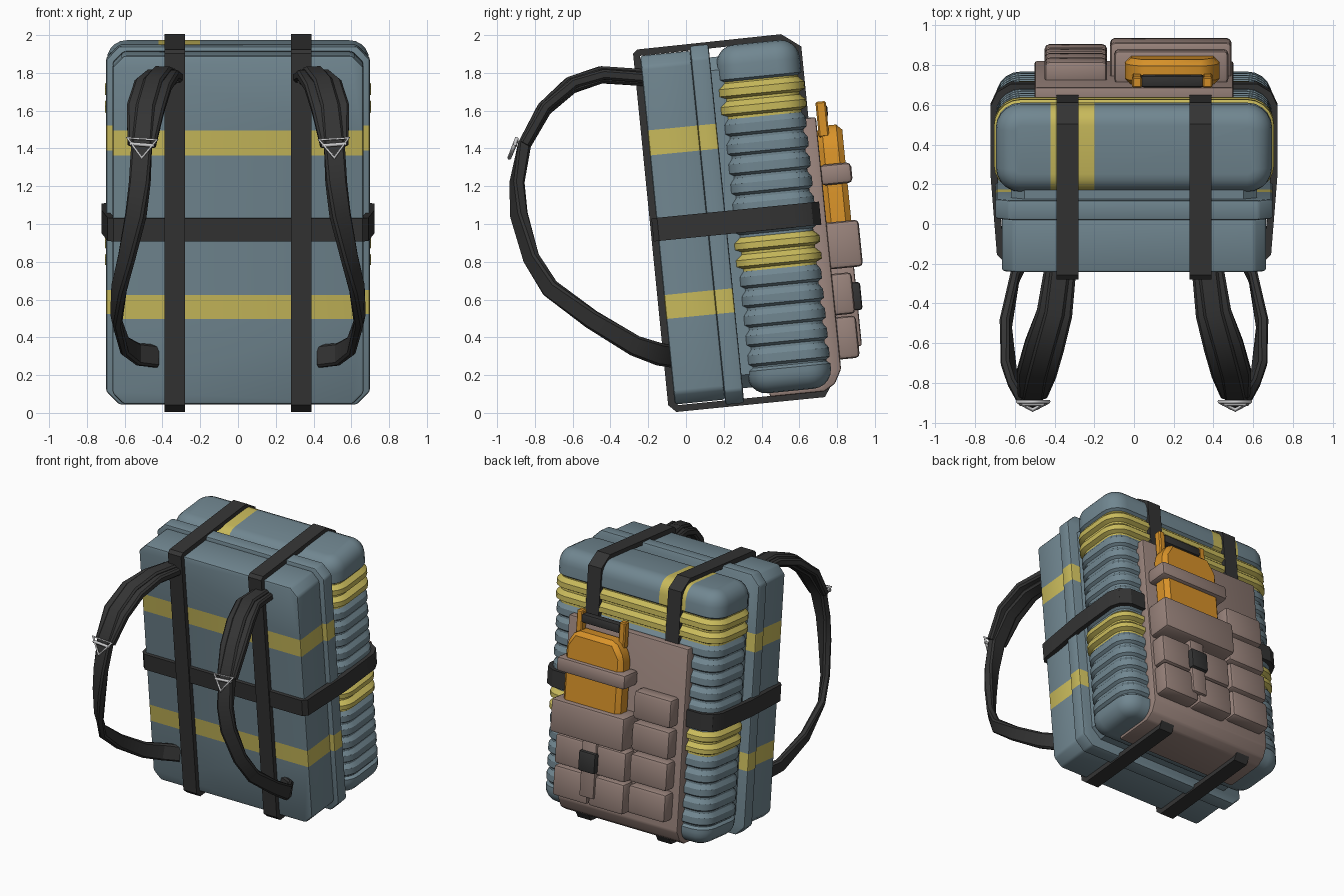
import bpy, bmesh, math
from mathutils import Vector, Matrix

if "Cube" in bpy.data.objects:
    bpy.data.objects.remove(bpy.data.objects["Cube"])

TILT = Matrix.Rotation(math.radians(5.7), 4, 'X')   # whole pack leans toward the wearer


def material(name, rgb):
    m = bpy.data.materials.new(name)
    m.diffuse_color = (*rgb, 1)
    m.use_nodes = True
    m.node_tree.nodes["Principled BSDF"].inputs["Base Color"].default_value = m.diffuse_color
    return m


BLUE = material("slate_blue", (0.165, 0.242, 0.283))
YELLOW = material("dull_yellow", (0.58, 0.49, 0.105))
BROWN = material("dusty_brown", (0.315, 0.225, 0.197))
BLACK = material("charcoal", (0.034, 0.034, 0.034))
ORANGE = material("orange", (0.69, 0.29, 0.022))
METAL = material("pale_metal", (0.58, 0.58, 0.59))


def finish(name, bm, mats, tilt=True, cuts=(), rule=None, angle=30):
    """Cut colour borders, colour faces by rule, and make the object."""
    bmesh.ops.recalc_face_normals(bm, faces=bm.faces)
    for axis, pos in cuts:
        co, no = Vector(), Vector()
        co[axis], no[axis] = pos, 1
        bmesh.ops.bisect_plane(bm, geom=bm.verts[:] + bm.edges[:] + bm.faces[:],
                               plane_co=co, plane_no=no)
    if rule:
        for f in bm.faces:
            f.material_index = rule(f.calc_center_median())
    me = bpy.data.meshes.new(name)
    bm.to_mesh(me)
    bm.free()
    for m in mats:
        me.materials.append(m)
    ob = bpy.data.objects.new(name, me)
    bpy.context.collection.objects.link(ob)
    if tilt:
        ob.matrix_world = TILT
    bpy.ops.object.select_all(action='DESELECT')
    ob.select_set(True)
    bpy.context.view_layer.objects.active = ob
    bpy.ops.object.shade_smooth_by_angle(angle=math.radians(angle))
    return ob


def bevel_sharp(bm, width, segs, min_angle=25):
    bmesh.ops.recalc_face_normals(bm, faces=bm.faces)
    edges = [e for e in bm.edges if e.calc_face_angle(0) > math.radians(min_angle)]
    bmesh.ops.bevel(bm, geom=edges, offset=width, segments=segs, profile=0.5, affect='EDGES')


def prism(name, pts, axis, a, b, mat, bevel=0.0, segs=2, **kw):
    """Extrude a 2D outline along axis ('x' takes yz points, 'y' takes xz points)."""
    def place(p, d):
        return (d, p[0], p[1]) if axis == 'x' else (p[0], d, p[1])
    bm = bmesh.new()
    lo = [bm.verts.new(place(p, a)) for p in pts]
    hi = [bm.verts.new(place(p, b)) for p in pts]
    bm.faces.new(lo)
    bm.faces.new(hi)
    for i in range(len(pts)):
        j = (i + 1) % len(pts)
        bm.faces.new((lo[i], lo[j], hi[j], hi[i]))
    if bevel:
        bevel_sharp(bm, bevel, segs)
    return finish(name, bm, mat if isinstance(mat, list) else [mat], **kw)


def box(name, x0, x1, y0, y1, z0, z1, mat, bevel=0.02, segs=2):
    return prism(name, [(x0, z0), (x1, z0), (x1, z1), (x0, z1)], 'y', y0, y1, mat, bevel, segs)


def octagon(hx, z0, z1, c):
    return [(-hx + c, z0), (hx - c, z0), (hx, z0 + c), (hx, z1 - c),
            (hx - c, z1), (-hx + c, z1), (-hx, z1 - c), (-hx, z0 + c)]


def loop(name, pts, thick, place, a, b):
    """Closed strap: an outline with thickness, a..b wide (outline runs counter-clockwise)."""
    bm = bmesh.new()
    n = len(pts)
    P = [Vector(p) for p in pts]
    rings = []
    for i in range(n):
        d0, d1 = (P[i] - P[i - 1]).normalized(), (P[(i + 1) % n] - P[i]).normalized()
        n0, n1 = Vector((-d0.y, d0.x)), Vector((-d1.y, d1.x))
        q = P[i] + (n0 + n1) * (thick / (1 + n0.dot(n1)))
        rings.append([bm.verts.new(place(v, w)) for v, w in ((P[i], a), (P[i], b), (q, b), (q, a))])
    for i in range(n):
        r, s = rings[i], rings[(i + 1) % n]
        for k in range(4):
            m = (k + 1) % 4
            bm.faces.new((r[k], r[m], s[m], s[k]))
    return finish(name, bm, [BLACK])


def sweep(name, stations, mat):
    """Ribbon through stations (x, y, z, width, thickness, twist)."""
    bm = bmesh.new()
    C = [Vector(s[:3]) for s in stations]
    rings = []
    for i, s in enumerate(stations):
        t = (C[min(i + 1, len(C) - 1)] - C[max(i - 1, 0)]).normalized()
        w0 = Vector((1, 0, 0))
        w0 = (w0 - t * t.dot(w0)).normalized()
        w = Matrix.Rotation(math.radians(s[5]), 3, t) @ w0
        n = t.cross(w)
        hw, ht, c = s[3] / 2, s[4] / 2, 0.012
        sec = [(-hw + c, -ht), (hw - c, -ht), (hw, -ht + c), (hw, ht - c),
               (hw - c, ht), (-hw + c, ht), (-hw, ht - c), (-hw, -ht + c)]
        rings.append([bm.verts.new(C[i] + w * u + n * v) for u, v in sec])
    for r, q in zip(rings, rings[1:]):
        for k in range(8):
            m = (k + 1) % 8
            bm.faces.new((r[k], r[m], q[m], q[k]))
    bm.faces.new(rings[0])
    bm.faces.new(rings[-1])
    return finish(name, bm, [mat], tilt=False)


# Front shell and its rim, with two painted bands
BANDS = [(0.505, 0.632), (1.375, 1.508)]
cuts = [(2, z) for band in BANDS for z in band]


def in_band(c):
    return int(any(a < c.z < b for a, b in BANDS))


prism("front_shell", octagon(0.665, 0.05, 1.905, 0.06), 'y', -0.055, 0.215, [BLUE, YELLOW],
      0.015, 2, cuts=cuts, rule=in_band)
prism("shell_rim", octagon(0.698, 0.022, 1.93, 0.07), 'y', 0.212, 0.312, [BLUE, YELLOW],
      0.012, 2, cuts=cuts, rule=in_band)
prism("rim_spacer", octagon(0.62, 0.1, 1.86, 0.07), 'y', 0.30, 0.40, BLUE)

# Ribbed main case: stacked rounded sections, offset in and out
profile = []
for k in range(6):
    a = math.radians(90 * k / 5)
    profile.append((0.16 - 0.1 * math.sin(math.pi / 2 - a), -0.08 + 0.1 * math.sin(a)))
profile += [(0.185, 0.02), (0.2, 0.0)]


def add_ribs(z0, z1, count, out):
    h = (z1 - z0) / count
    for i in range(count):
        z = z0 + i * h
        profile.extend([(z + 0.008, 0.0), (z + 0.022, out), (z + h - 0.035, out), (z + h - 0.006, 0.0)])


add_ribs(0.2, 0.72, 5, 0.02)
add_ribs(0.72, 0.90, 2, 0.03)
add_ribs(0.90, 1.53, 6, 0.02)
add_ribs(1.53, 1.72, 2, 0.03)
profile += [(1.722, 0.0), (1.735, 0.02)]
for k in range(6):
    a = math.radians(90 * k / 5)
    profile.append((1.81 + 0.105 * math.sin(a), -0.08 + 0.1 * math.cos(a)))

bm = bmesh.new()
rings = []
for z, off in profile:
    ring = []
    for q, (sx, sy) in enumerate([(1, 1), (-1, 1), (-1, -1), (1, -1)]):
        for k in range(6):
            a = math.radians(90 * q + 18 * k)
            r = 0.105 + off
            ring.append(bm.verts.new((sx * 0.57 + r * math.cos(a), 0.565 + sy * 0.097 + r * math.sin(a), z)))
    rings.append(ring)
for r, s in zip(rings, rings[1:]):
    for k in range(24):
        m = (k + 1) % 24
        bm.faces.new((r[k], r[m], s[m], s[k]))
bm.faces.new(rings[0])
bm.faces.new(rings[-1])
finish("ribbed_case", bm, [BLUE, YELLOW], cuts=[(0, -0.42), (0, -0.2)],
       rule=lambda c: int(0.72 < c.z < 0.90 or 1.53 < c.z < 1.721
                          or (c.z > 1.721 and -0.42 < c.x < -0.2)))

# Two vertical straps and one waist belt around everything
vertical = [(-0.09, 0.05), (-0.05, 0.01), (0.74, 0.01), (0.80, 0.10),
            (0.80, 1.87), (0.70, 1.945), (-0.065, 1.94), (-0.09, 1.92)]
for side, x in (("left", -0.335), ("right", 0.335)):
    loop("vertical_strap_" + side, vertical, 0.035, lambda v, w: (w, v.x, v.y), x - 0.055, x + 0.055)
half = [(0.66, -0.08), (0.69, -0.05), (0.722, 0.35), (0.722, 0.70), (0.69, 0.77), (0.62, 0.812)]
belt = half + [(-x, y) for x, y in reversed(half)]
loop("waist_belt", belt, 0.035, lambda v, w: (v.x, v.y, w), 0.92, 1.043)

# Back panel wrapping under the case
prism("back_panel", [(0.75, 1.49), (0.75, 0.12), (0.70, 0.08), (0.45, 0.075), (0.45, 0.04),
                     (0.74, 0.04), (0.80, 0.075), (0.84, 0.15), (0.84, 1.49)],
      'x', -0.5, 0.5, BROWN, 0.012, 2)

# Pouches
box("large_pouch", -0.12, 0.49, 0.82, 1.01, 0.68, 0.928, BROWN, 0.022)
for i in range(4):
    z = 0.33 + 0.23 * i
    box("column_pouch_%d" % (i + 1), -0.45, -0.135, 0.82, 0.935, z - 0.105, z + 0.105, BROWN, 0.025)
for row, (z0, z1) in enumerate([(0.2, 0.425), (0.435, 0.655)]):
    for side, (x0, x1) in (("inner", (-0.11, 0.182)), ("outer", (0.188, 0.48))):
        box("small_pouch_%s_%d" % (side, row + 1), x0, x1, 0.82, 0.945, z0, z1, BROWN, 0.022)
box("pouch_strap", 0.125, 0.245, 0.83, 0.962, 0.26, 0.69, BROWN, 0.012)
box("pouch_buckle", 0.115, 0.255, 0.90, 0.985, 0.45, 0.60, BLACK, 0.015)

# Orange canister with handle, held by a brown band
prism("canister", [(-0.045, 0.85), (0.43, 0.85), (0.43, 1.33), (0.36, 1.44), (0.025, 1.44), (-0.045, 1.33)],
      'y', 0.835, 0.972, ORANGE, 0.03, 1)
for side, x in (("left", 0.015), ("right", 0.37)):
    box("handle_post_" + side, x - 0.025, x + 0.025, 0.845, 0.9, 1.38, 1.57, ORANGE, 0.008, 1)
box("handle_grip", 0.035, 0.352, 0.845, 0.905, 1.485, 1.55, BLACK, 0.012)
box("canister_band", -0.1, 0.475, 0.83, 1.0, 1.125, 1.235, BROWN, 0.025)

# Shoulder straps: long webbing, wide pad on top and a wire triangle buckle
webbing = [(-0.37, -0.22, 1.775, .10, .09, 0), (-0.40, -0.45, 1.79, .10, .09, 0),
           (-0.45, -0.61, 1.735, .10, .09, 0), (-0.49, -0.75, 1.61, .10, .08, 0),
           (-0.51, -0.855, 1.42, .11, .07, 0), (-0.52, -0.895, 1.22, .11, .06, 15),
           (-0.54, -0.885, 1.05, .11, .06, 30), (-0.59, -0.82, 0.82, .10, .05, 45),
           (-0.63, -0.72, 0.66, .10, .05, 60), (-0.645, -0.5, 0.495, .10, .05, 80),
           (-0.60, -0.27, 0.355, .11, .045, 90), (-0.53, -0.14, 0.31, .12, .04, 90),
           (-0.43, -0.075, 0.30, .12, .04, 90)]
pad = [(x, y, z, w, 0.055, 0) for (x, y, z, *_), w in zip(webbing[:5], (.16, .18, .2, .2, .15))]
triangle = [(-0.585, -0.895, 1.455), (-0.43, -0.895, 1.445), (-0.51, -0.935, 1.35)]
crossbar = [(-0.575, -0.905, 1.425), (-0.445, -0.905, 1.415)]
for side, s in (("left", 1), ("right", -1)):
    sweep("shoulder_webbing_" + side, [(s * p[0], *p[1:5], s * p[5]) for p in webbing], BLACK)
    sweep("shoulder_pad_" + side, [(s * p[0], *p[1:]) for p in pad], BLACK)
    cu = bpy.data.curves.new("wire_buckle_" + side, 'CURVE')
    cu.dimensions = '3D'
    cu.bevel_depth = 0.011
    cu.bevel_resolution = 1
    cu.use_fill_caps = True
    for pts, closed in ((triangle, True), (crossbar, False)):
        sp = cu.splines.new('POLY')
        sp.points.add(len(pts) - 1)
        for p, q in zip(sp.points, pts):
            p.co = (s * q[0], q[1], q[2], 1)
        sp.use_cyclic_u = closed
    cu.materials.append(METAL)
    bpy.context.collection.objects.link(bpy.data.objects.new("wire_buckle_" + side, cu))
